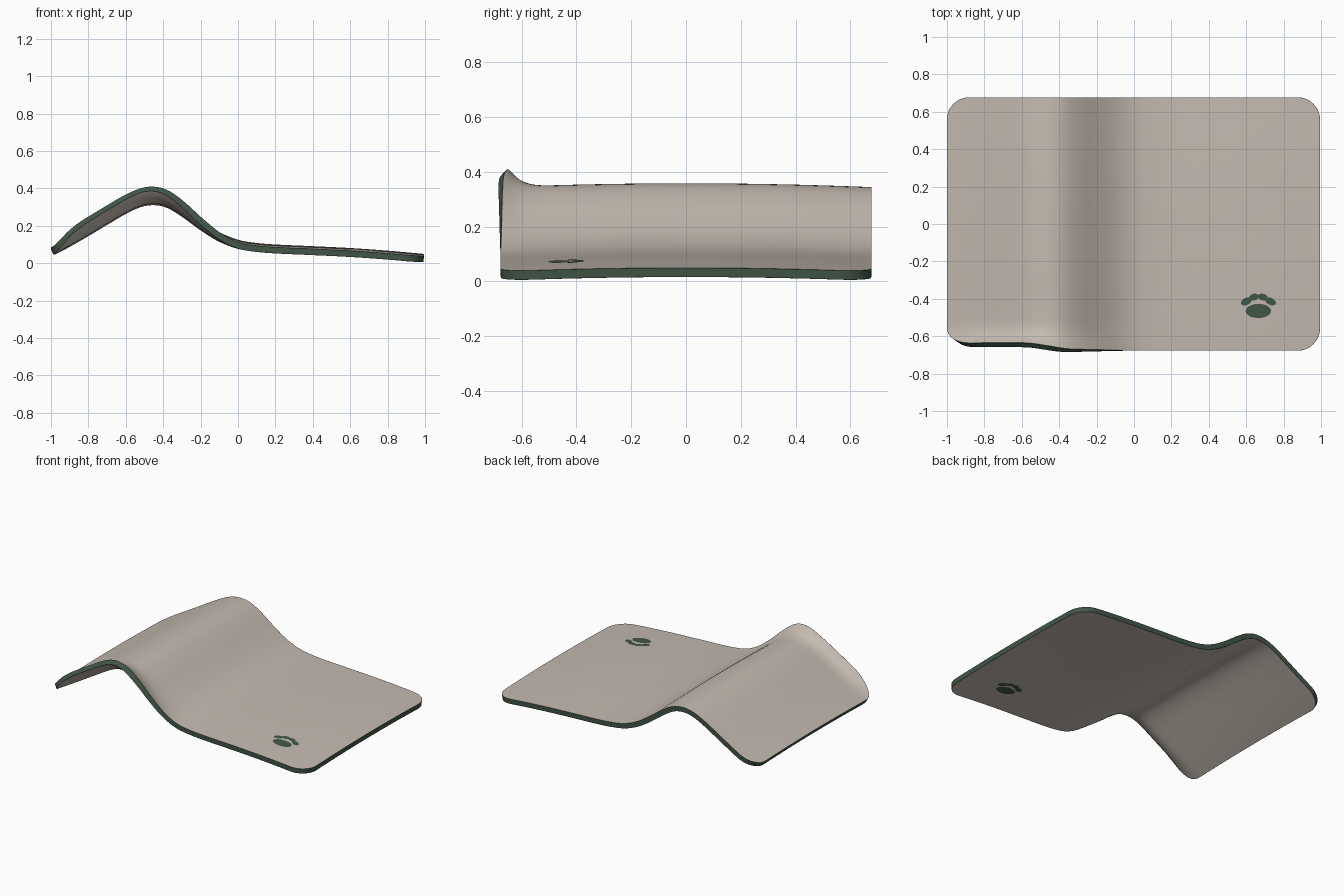
import bpy, bmesh, math
from mathutils import Vector

if "Cube" in bpy.data.objects:
    bpy.data.objects.remove(bpy.data.objects["Cube"])

def material(name, rgb):
    m = bpy.data.materials.new(name)
    m.diffuse_color = (*rgb, 1)
    m.use_nodes = True
    m.node_tree.nodes["Principled BSDF"].inputs["Base Color"].default_value = m.diffuse_color
    return m

BEIGE = material("warm beige", (0.56, 0.50, 0.44))
GREEN = material("dark green", (0.056, 0.094, 0.065))
THICK = 0.034

# Middle line of the mat seen from the front: (x, z)
PROFILE = [(-1, .065), (-.9, .12), (-.8, .178), (-.7, .238), (-.6, .296), (-.52, .331),
           (-.45, .341), (-.38, .328), (-.3, .283), (-.2, .21), (-.1, .147), (0, .108),
           (.1, .091), (.2, .083), (.4, .074), (.6, .064), (.8, .050), (1, .032)]

def smooth(a, b, t):
    t = min(max((t - a) / (b - a), 0), 1)
    return t * t * (3 - 2 * t)

def slope(i):
    a, b = PROFILE[max(i - 1, 0)], PROFILE[min(i + 1, len(PROFILE) - 1)]
    return (b[1] - a[1]) / (b[0] - a[0])

def profile(x):
    i = 0
    while i < len(PROFILE) - 2 and x > PROFILE[i + 1][0]:
        i += 1
    (x0, z0), (x1, z1) = PROFILE[i], PROFILE[i + 1]
    h = x1 - x0
    t = (x - x0) / h
    return (z0 * (1 + 2 * t) * (1 - t) ** 2 + z1 * t * t * (3 - 2 * t)
            + h * slope(i) * t * (1 - t) ** 2 + h * slope(i + 1) * t * t * (t - 1))

def surface(x, y):
    """Mat middle surface: drooping long edges, front left edge curled up."""
    z = profile(x) - 0.014 * (y / 0.68) ** 2
    curl = 1 - smooth(-0.5, 0.05, x)
    pull = 1 - smooth(-0.6, -0.33, x)
    t = min(max((-0.46 - y) / 0.215, 0), 1)
    z += curl * (0.025 + 0.047 * smooth(-1.05, -0.8, x)) * t ** 3.5
    return Vector((x, y + 0.03 * pull * t * t, z))

# Columns across the length, finer in the rounded corners
R, HX, HY = 0.12, 0.993, 0.677
corner = [(HX - R + R * math.sin(math.radians(a)), HY - R + R * math.cos(math.radians(a)))
          for a in range(0, 91, 9)]
N = 80
inner = [(-(HX - R) + 2 * (HX - R) * i / N, HY) for i in range(1, N)]
columns = [(-x, y) for x, y in reversed(corner)] + inner + corner
# Rows across the width, finer at the curled front
rows = [-1 + 0.3 * i / 14 for i in range(14)] + [-0.7 + 1.7 * i / 26 for i in range(27)]

# Mat sheet
bm = bmesh.new()
grid = [[bm.verts.new(surface(x, v * half)) for v in rows] for x, half in columns]
for a, b in zip(grid, grid[1:]):
    for j in range(len(rows) - 1):
        bm.faces.new((a[j], b[j], b[j + 1], a[j + 1]))
for f in bm.faces:
    f.smooth = True
me = bpy.data.meshes.new("mat")
bm.to_mesh(me)
bm.free()
me.materials.append(BEIGE)
me.materials.append(GREEN)
mat = bpy.data.objects.new("mat", me)
bpy.context.collection.objects.link(mat)

# Thickness with a green, softly rounded rim
solid = mat.modifiers.new("thickness", 'SOLIDIFY')
solid.thickness = THICK
solid.offset = 0
solid.material_offset_rim = 1
bev = mat.modifiers.new("rounded rim", 'BEVEL')
bev.width = 0.009
bev.segments = 3
bev.limit_method = 'ANGLE'
bev.angle_limit = math.radians(50)
bev.material = 1
bev.harden_normals = True

# Paw mark: thin plates on both sides, (x, y, x radius, y radius, turn)
PADS = [(0.665, -0.465, 0.068, 0.038, 0), (0.600, -0.414, 0.030, 0.019, 25),
        (0.641, -0.391, 0.027, 0.018, 15), (0.689, -0.391, 0.027, 0.018, -15),
        (0.730, -0.414, 0.030, 0.019, -25)]
for side, name in ((1, "paw_mark_top"), (-1, "paw_mark_underside")):
    bm = bmesh.new()
    for k, (cx, cy, rx, ry, turn) in enumerate(PADS):
        c, s = math.cos(math.radians(turn)), math.sin(math.radians(turn))
        ring = []
        for i in range(28):
            a = 2 * math.pi * i / 28
            u, w = rx * math.cos(a), ry * math.sin(a)
            p = surface(cx + u * c - w * s, cy + u * s + w * c)
            p.z += side * (THICK / 2 + 0.002 + 0.0002 * k)
            ring.append(bm.verts.new(p))
        bm.faces.new(ring if side > 0 else ring[::-1])
    me = bpy.data.meshes.new(name)
    bm.to_mesh(me)
    bm.free()
    me.materials.append(GREEN)
    bpy.context.collection.objects.link(bpy.data.objects.new(name, me))
